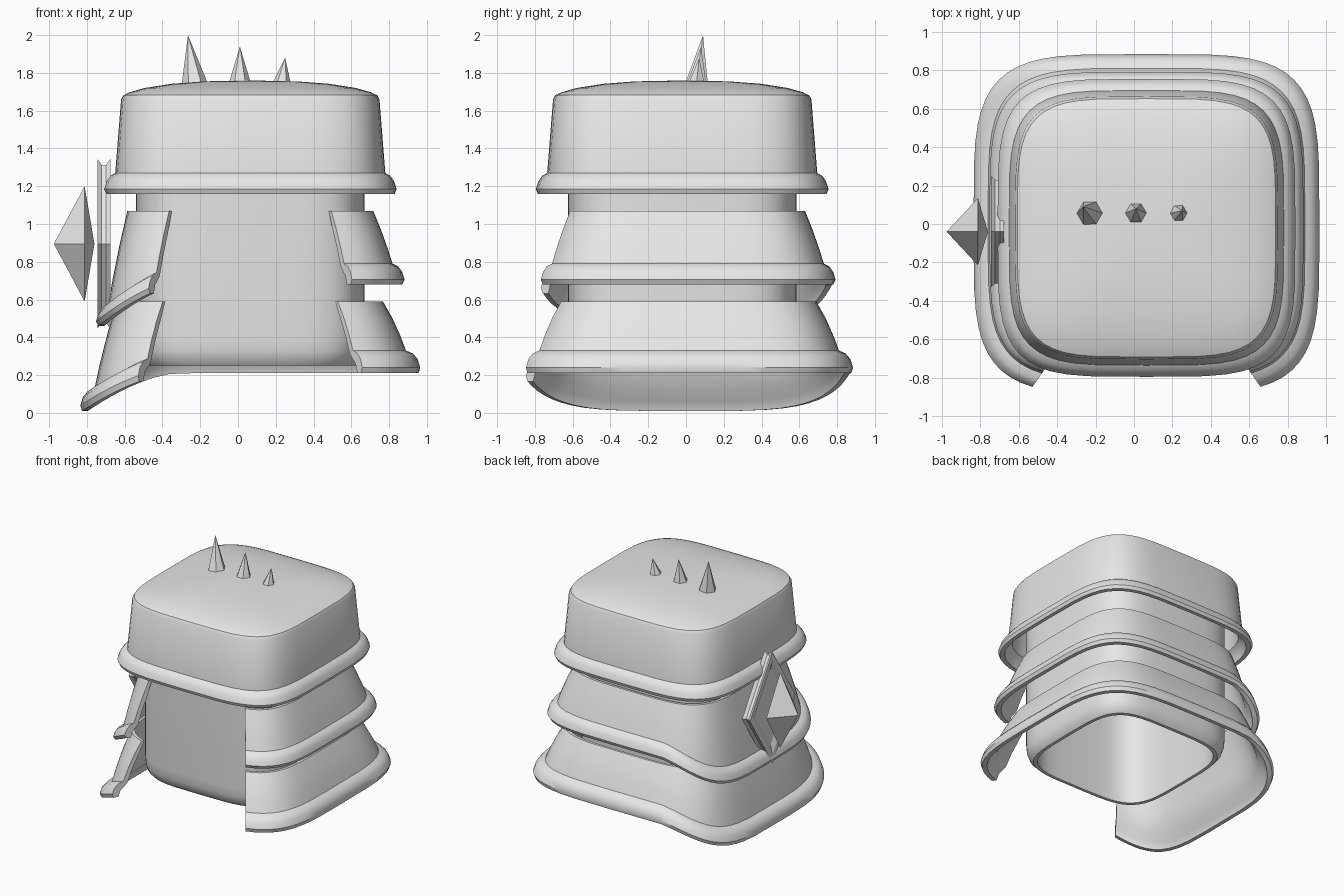
import bpy, bmesh, math
from mathutils import Vector

if "Cube" in bpy.data.objects:
    bpy.data.objects.remove(bpy.data.objects["Cube"])

CX, CY = 0.065, -0.02
POWER = 4.3          # roundness of the square cross-section

grey = bpy.data.materials.new("plain grey")
grey.diffuse_color = (0.8, 0.8, 0.8, 1)
grey.use_nodes = True
grey.node_tree.nodes["Principled BSDF"].inputs["Base Color"].default_value = grey.diffuse_color


def finish(name, bm, smooth=True):
    bmesh.ops.recalc_face_normals(bm, faces=bm.faces)
    me = bpy.data.meshes.new(name)
    bm.to_mesh(me)
    bm.free()
    ob = bpy.data.objects.new(name, me)
    bpy.context.collection.objects.link(ob)
    me.materials.append(grey)
    if smooth:
        bpy.ops.object.select_all(action='DESELECT')
        ob.select_set(True)
        bpy.context.view_layer.objects.active = ob
        bpy.ops.object.shade_smooth_by_angle(angle=math.radians(35))
    return ob


def outline(a):
    c, s = math.cos(a), math.sin(a)
    e = 2 / POWER
    return math.copysign(abs(c) ** e, c), math.copysign(abs(s) ** e, s)


def loft(name, profile, cy=CY, sx=1.0, opened=False, loop=True, droop=None):
    """Sweep a (half width, z) profile round a rounded square."""
    n = 48
    if opened:           # gap at the front, ends just past the front corners
        a0, a1 = math.radians(-65.9), math.radians(245.9)
        angles = [a0 + (a1 - a0) * i / n for i in range(n + 1)]
    else:
        angles = [2 * math.pi * i / n for i in range(n)]
    bm = bmesh.new()
    cols = []
    for a in angles:
        u, v = outline(a)
        col = []
        for r, z in profile:
            if droop:    # left side hangs lower
                top, rim, amount = droop
                t = max(0.0, (-u - 0.45) / 0.55) ** 1.6
                z -= amount * t * min(1.0, (top - z) / (top - rim))
            col.append(bm.verts.new((CX + u * r * sx, cy + v * r, z)))
        cols.append(col)
    m = len(profile)
    for i in range(len(cols) - (1 if opened else 0)):
        p, q = cols[i], cols[(i + 1) % len(cols)]
        for j in range(m if loop else m - 1):
            k = (j + 1) % m
            bm.faces.new((p[j], q[j], q[k], p[k]))
    if opened:
        bm.faces.new(cols[0])
        bm.faces.new(cols[-1])
    bmesh.ops.remove_doubles(bm, verts=bm.verts, dist=0.0005)
    return finish(name, bm)


# inner sleeve, open at the bottom
loft("inner_sleeve", [(0, 1.6), (0.605, 1.6), (0.605, 0.40), (0.60, 0.33), (0.585, 0.28),
                      (0.56, 0.25), (0.535, 0.25), (0.535, 1.58), (0, 1.58)], loop=False)

# domed top cap with rolled rim
loft("top_cap", [(0, 1.76), (0.25, 1.755), (0.42, 1.742), (0.56, 1.72), (0.64, 1.697),
                 (0.672, 1.682), (0.684, 1.66), (0.715, 1.27), (0.742, 1.255), (0.762, 1.225),
                 (0.775, 1.185), (0.765, 1.16), (0.735, 1.16), (0.725, 1.21),
                 (0.69, 1.25), (0.655, 1.65), (0, 1.70)], loop=False)

# two flared skirt plates, split at the front
loft("middle_plate", [(0.635, 1.07), (0.675, 0.97), (0.71, 0.87), (0.735, 0.79), (0.765, 0.775),
                      (0.785, 0.745), (0.797, 0.705), (0.785, 0.68), (0.755, 0.68), (0.745, 0.725),
                      (0.71, 0.77), (0.68, 0.87), (0.645, 0.97), (0.615, 1.07)],
     cy=-0.005, sx=1.025, opened=True, droop=(1.07, 0.79, 0.22))
loft("lower_plate", [(0.69, 0.59), (0.74, 0.50), (0.78, 0.41), (0.81, 0.33), (0.845, 0.315),
                     (0.87, 0.285), (0.884, 0.24), (0.875, 0.21), (0.845, 0.21), (0.83, 0.26),
                     (0.785, 0.31), (0.75, 0.41), (0.71, 0.50), (0.67, 0.59)],
     cy=0.0, sx=1.018, opened=True, droop=(0.59, 0.33, 0.2))

# diamond badge on the left side: grooved edge and recessed faces
GY, GZ = -0.04, 0.895
bm = bmesh.new()
rings = []
for x, s in [(-0.725, 0.68), (-0.745, 0.85), (-0.745, 1.0), (-0.722, 0.93), (-0.698, 0.93),
             (-0.675, 1.0), (-0.675, 0.85), (-0.695, 0.68)]:
    rings.append([bm.verts.new((x, GY + 0.29 * s * c, GZ + 0.45 * s * d))
                  for c, d in ((1, 0), (0, 1), (-1, 0), (0, -1))])
for p, q in zip(rings, rings[1:]):
    for i in range(4):
        k = (i + 1) % 4
        bm.faces.new((p[i], p[k], q[k], q[i]))
bm.faces.new(rings[0])
bm.faces.new(rings[-1])
finish("diamond_frame", bm, smooth=False)

# pointed gem in front of the badge
bm = bmesh.new()
ring = [bm.verts.new((-0.812, GY + 0.175 * c, GZ + 0.305 * d))
        for c, d in ((1, 0), (0, 1), (-1, 0), (0, -1))]
for x in (-0.975, -0.76):
    tip = bm.verts.new((x, GY, GZ))
    for i in range(4):
        bm.faces.new((ring[i], ring[(i + 1) % 4], tip))
finish("gem", bm, smooth=False)

# row of three six-sided spikes on the cap
for i, (x, r, tx, ty, tz) in enumerate([(-0.228, 0.07, -0.265, 0.09, 2.0),
                                        (0.01, 0.06, 0.01, 0.08, 1.94),
                                        (0.23, 0.05, 0.25, 0.07, 1.88)]):
    bm = bmesh.new()
    ring = [bm.verts.new((x + r * math.cos(k * math.pi / 3), 0.055 + r * math.sin(k * math.pi / 3), 1.74))
            for k in range(6)]
    tip = bm.verts.new((tx, ty, tz))
    for k in range(6):
        bm.faces.new((ring[k], ring[(k + 1) % 6], tip))
    bm.faces.new(ring)
    finish("spike_%d" % (i + 1), bm, smooth=False)
